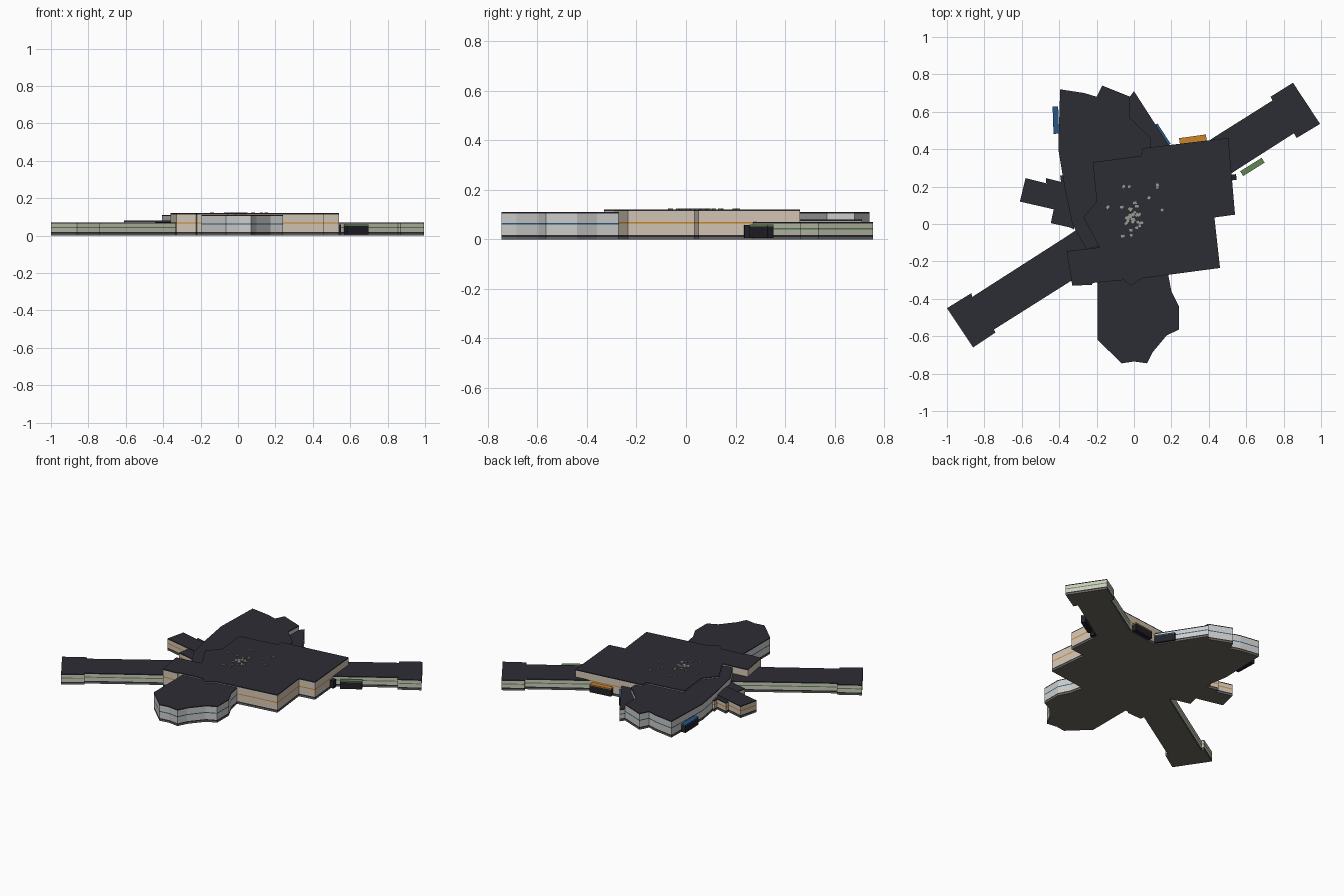
import bpy, bmesh, math, random
from mathutils import Vector

if "Cube" in bpy.data.objects:
    bpy.data.objects.remove(bpy.data.objects["Cube"])


def mat(name, r, g, b):
    lin = lambda c: c / 12.92 if c <= 0.04045 else ((c + 0.055) / 1.055) ** 2.4
    m = bpy.data.materials.new(name)
    m.diffuse_color = (lin(r), lin(g), lin(b), 1)
    m.use_nodes = True
    m.node_tree.nodes["Principled BSDF"].inputs["Base Color"].default_value = m.diffuse_color
    return m


SLAB = mat("slab_grey", 0.42, 0.41, 0.38)
ROOF = mat("roof_charcoal", 0.175, 0.175, 0.205)
CREAM = mat("wall_cream", 0.83, 0.78, 0.71)
PALE = mat("wall_pale_grey", 0.80, 0.80, 0.79)
SAGE = mat("wall_pale_sage", 0.79, 0.80, 0.73)
ORANGE = mat("stripe_orange", 0.80, 0.52, 0.16)
BLUE = mat("stripe_blue", 0.16, 0.34, 0.52)
GREEN = mat("stripe_green", 0.38, 0.52, 0.32)
DARK = mat("entrance_dark", 0.13, 0.13, 0.16)
VENT = mat("vent_grey", 0.60, 0.60, 0.58)


def stack(name, outline, levels, mats):
    """Extrude an outline through the levels; mats[i] colours the band between levels i and i+1."""
    bm = bmesh.new()
    rings = [[bm.verts.new((x, y, z)) for x, y in outline] for z in levels]
    n = len(outline)
    used = list(dict.fromkeys(mats))
    for i, m in enumerate(mats):
        for k in range(n):
            a, b = rings[i], rings[i + 1]
            f = bm.faces.new((a[k], a[(k + 1) % n], b[(k + 1) % n], b[k]))
            f.material_index = used.index(m)
    bm.faces.new(rings[0]).material_index = used.index(mats[0])
    bm.faces.new(rings[-1]).material_index = used.index(mats[-1])
    bmesh.ops.recalc_face_normals(bm, faces=bm.faces)
    me = bpy.data.meshes.new(name)
    bm.to_mesh(me)
    bm.free()
    for m in used:
        me.materials.append(m)
    ob = bpy.data.objects.new(name, me)
    bpy.context.collection.objects.link(ob)
    return ob


def block(name, outline, top, wall, stripe):
    """Building wing: slab, dark plinth, wall with a mid stripe, roof edge."""
    mid = top / 2 + 0.008
    stack(name, outline,
          [0, 0.010, 0.018, mid - 0.003, mid + 0.003, top - 0.006, top],
          [SLAB, ROOF, wall, stripe, wall, ROOF])


def rect(cx, cy, w, d, deg):
    a = math.radians(deg)
    u, v = Vector((math.cos(a), math.sin(a))), Vector((-math.sin(a), math.cos(a)))
    c = Vector((cx, cy))
    return [tuple(c + u * sx * w / 2 + v * sy * d / 2)
            for sx, sy in ((-1, -1), (1, -1), (1, 1), (-1, 1))]


# long diagonal wing with wider ends
block("diagonal_wing", [
    (-1.0, -.45), (-.87, -.37), (-.865, -.39), (-.35, -.06), (.43, .465),
    (.74, .66), (.73, .68), (.85, .755), (.995, .535), (.87, .46), (.855, .485),
    (.55, .29), (-.33, -.30), (-.75, -.565), (-.74, -.58), (-.86, -.66)],
    .07, SAGE, GREEN)

# central hall
block("central_hall", [
    (-.22, .33), (.04, .365), (.045, .405), (.505, .46), (.54, .05), (.43, .035),
    (.46, -.235), (.045, -.29), (-.015, -.33), (-.055, -.30), (-.22, -.315),
    (-.225, -.325), (-.33, -.33), (-.36, -.145), (-.185, -.125), (-.27, .035),
    (-.20, .12)], .12, CREAM, ORANGE)

# curved north wing and its lower east strip
block("north_wing", [
    (-.395, .72), (-.265, .70), (-.20, .68), (-.17, .74), (-.02, .68), (-.025, .57),
    (.09, .46), (.08, .30), (-.10, -.10), (-.255, -.135), (-.33, 0), (-.37, .19),
    (-.405, .40)], .11, PALE, BLUE)
block("north_east_strip", [
    (-.03, .67), (0, .71), (.19, .415), (.08, .38), (.08, .45), (-.04, .56)],
    .08, PALE, BLUE)

# south wing
block("south_wing", [
    (-.195, -.25), (-.195, -.62), (-.065, -.745), (0, -.735), (.07, -.745),
    (.10, -.685), (.175, -.595), (.24, -.565), (.24, -.44), (.20, -.36), (.175, -.23)],
    .11, PALE, BLUE)

# west arm and the low annex behind it
block("west_arm", [(-.58, .245), (-.34, .185), (-.31, .05), (-.35, .06), (-.61, .12)],
      .08, CREAM, ORANGE)
block("west_annex", [
    (-.47, .245), (-.39, .225), (-.395, .26), (-.36, .26), (-.32, -.03), (-.345, -.018),
    (-.445, .005), (-.43, .075), (-.43, .20), (-.47, .22)], .072, CREAM, ORANGE)

# entrances: dark box with a coloured canopy plate
for name, cx, cy, w, d, deg, col in (
        ("west_entrance", -.418, .555, .145, .030, 92, BLUE),
        ("north_entrance", .315, .452, .145, .034, 8, ORANGE),
        ("north_east_entrance", .148, .475, .13, .030, -57, BLUE),
        ("east_entrance", .633, .305, .135, .030, 32, GREEN)):
    base = rect(cx, cy, w, d, deg)
    stack(name, base, [.006, .052], [DARK])
    stack(name + "_canopy", base, [.052, .059], [col])
stack("east_service_box", rect(.535, .25, .025, .03, 8), [.006, .058], [DARK])

# small roof vents scattered round the middle of the hall
random.seed(4)
spots = [(-.055, .20), (-.025, .20), (.125, .195), (-.14, .09), (.15, .075), (.08, .14),
         (-.065, .09), (.015, .095), (-.06, -.065 + .0), (.125, .21), (-.015, -.06)]
spots += [(random.gauss(-.01, .028), random.gauss(.035, .035)) for _ in range(26)]
for x, y in spots:
    stack("roof_vent", rect(x, y, random.uniform(.012, .022), .013, random.choice((8, 53))),
          [.119, .124], [VENT])
